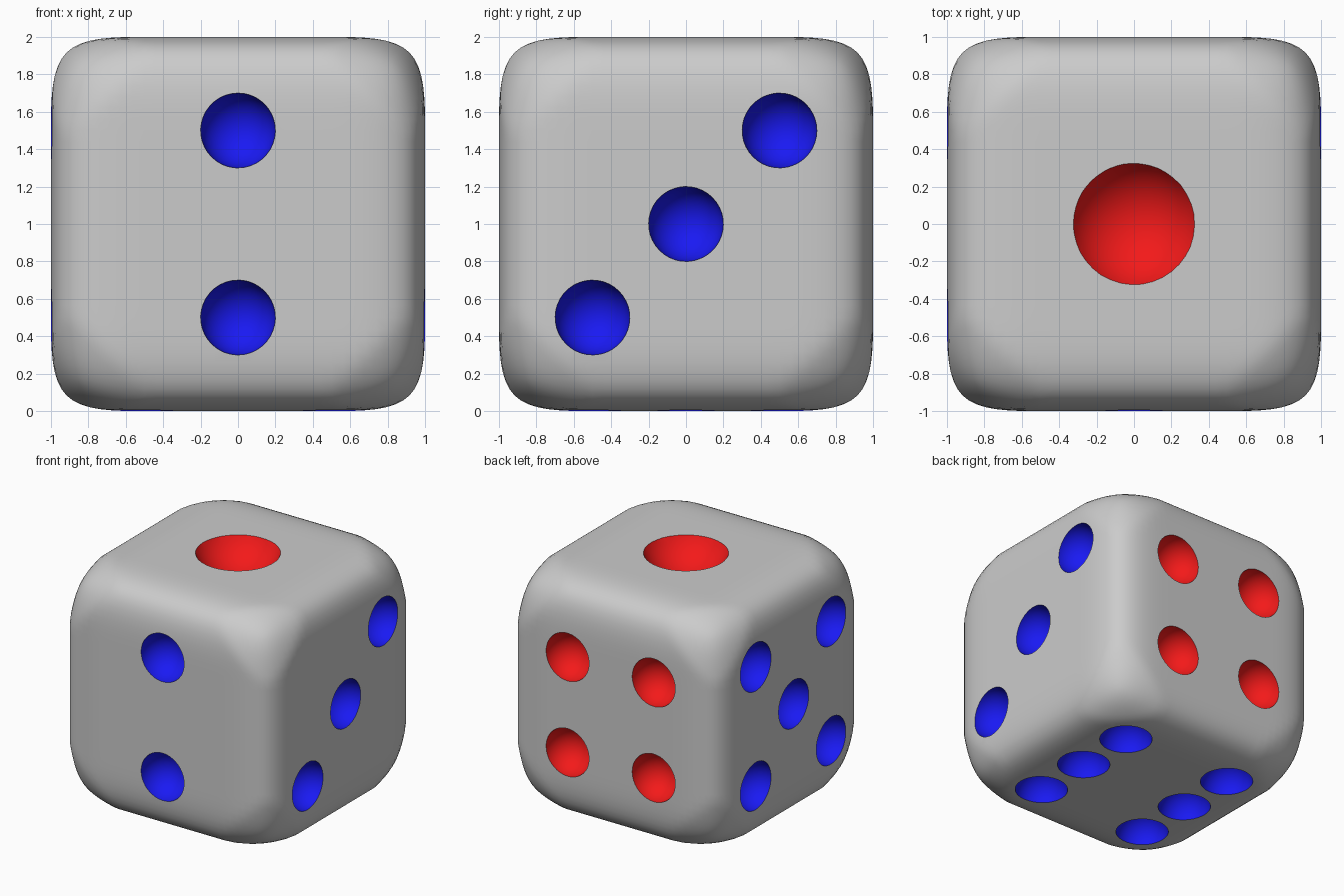
import bpy, bmesh, math
from mathutils import Matrix, Vector

if "Cube" in bpy.data.objects:
    bpy.data.objects.remove(bpy.data.objects["Cube"])


def material(name, rgb):
    m = bpy.data.materials.new(name)
    m.diffuse_color = (*rgb, 1)
    m.use_nodes = True
    m.node_tree.nodes["Principled BSDF"].inputs["Base Color"].default_value = m.diffuse_color
    return m


MATS = [material("grey", (0.8, 0.8, 0.8)),
        material("red", (0.9, 0.01, 0.01)),
        material("blue", (0.01, 0.01, 0.9))]
RED, BLUE = 1, 2


def make_object(name, bm):
    me = bpy.data.meshes.new(name)
    bm.to_mesh(me)
    bm.free()
    for m in MATS:
        me.materials.append(m)
    ob = bpy.data.objects.new(name, me)
    bpy.context.collection.objects.link(ob)
    return ob


def apply(ob, mod):
    bpy.ops.object.select_all(action='DESELECT')
    bpy.context.view_layer.objects.active = ob
    ob.select_set(True)
    bpy.ops.object.modifier_apply(modifier=mod.name)


# body: gridded cube, subdivided so that edges round off
bm = bmesh.new()
bmesh.ops.create_cube(bm, size=2)
bmesh.ops.subdivide_edges(bm, edges=bm.edges[:], cuts=3, use_grid_fill=True)
body = make_object("die_body", bm)
sub = body.modifiers.new("round", 'SUBSURF')
sub.levels = sub.render_levels = 3
apply(body, sub)

# corners pulled in towards a sphere
LIMIT = 1.39
for v in body.data.vertices:
    d = v.co.length
    if d > LIMIT:
        v.co *= (LIMIT + (d - LIMIT) * 0.55) / d

# pip cutters: (colour, sphere radius, centre)
h = 0.5
pips = [(RED, 0.364, (0, 0, 1.164))]                                        # one, top
pips += [(BLUE, 0.2, (0, -1, z)) for z in (-h, h)]                          # two, front
pips += [(BLUE, 0.2, (1, t, t)) for t in (-h, 0, h)]                        # three, right
pips += [(RED, 0.2, (x, 1, z)) for x in (-0.4, 0.4) for z in (-0.4, 0.4)]   # four, back
pips += [(BLUE, 0.2, (-1, y, z)) for y in (-h, h) for z in (-h, h)]         # five, left
pips += [(BLUE, 0.2, (-1, 0, 0))]
pips += [(BLUE, 0.2, (x, y, -1)) for x in (-h, h) for y in (-h, 0, h)]      # six, bottom

bm = bmesh.new()
for colour, radius, centre in pips:
    tilt = Matrix.Rotation(0.3, 4, 'X') @ Matrix.Rotation(0.2, 4, 'Y')
    new = bmesh.ops.create_uvsphere(bm, u_segments=40, v_segments=20, radius=radius,
                                    matrix=Matrix.Translation(Vector(centre)) @ tilt)
    for f in {f for v in new['verts'] for f in v.link_faces}:
        f.material_index = colour
cutter = make_object("pip_cutter", bm)

# carve the pips
cut = body.modifiers.new("pips", 'BOOLEAN')
cut.operation = 'DIFFERENCE'
cut.solver = 'EXACT'
cut.object = cutter
apply(body, cut)
bpy.data.objects.remove(cutter, do_unlink=True)

# stand on the ground, smooth shading with crisp pip rims
body.data.transform(Matrix.Translation((0, 0, 1)))
bpy.ops.object.shade_smooth_by_angle(angle=math.radians(35))
